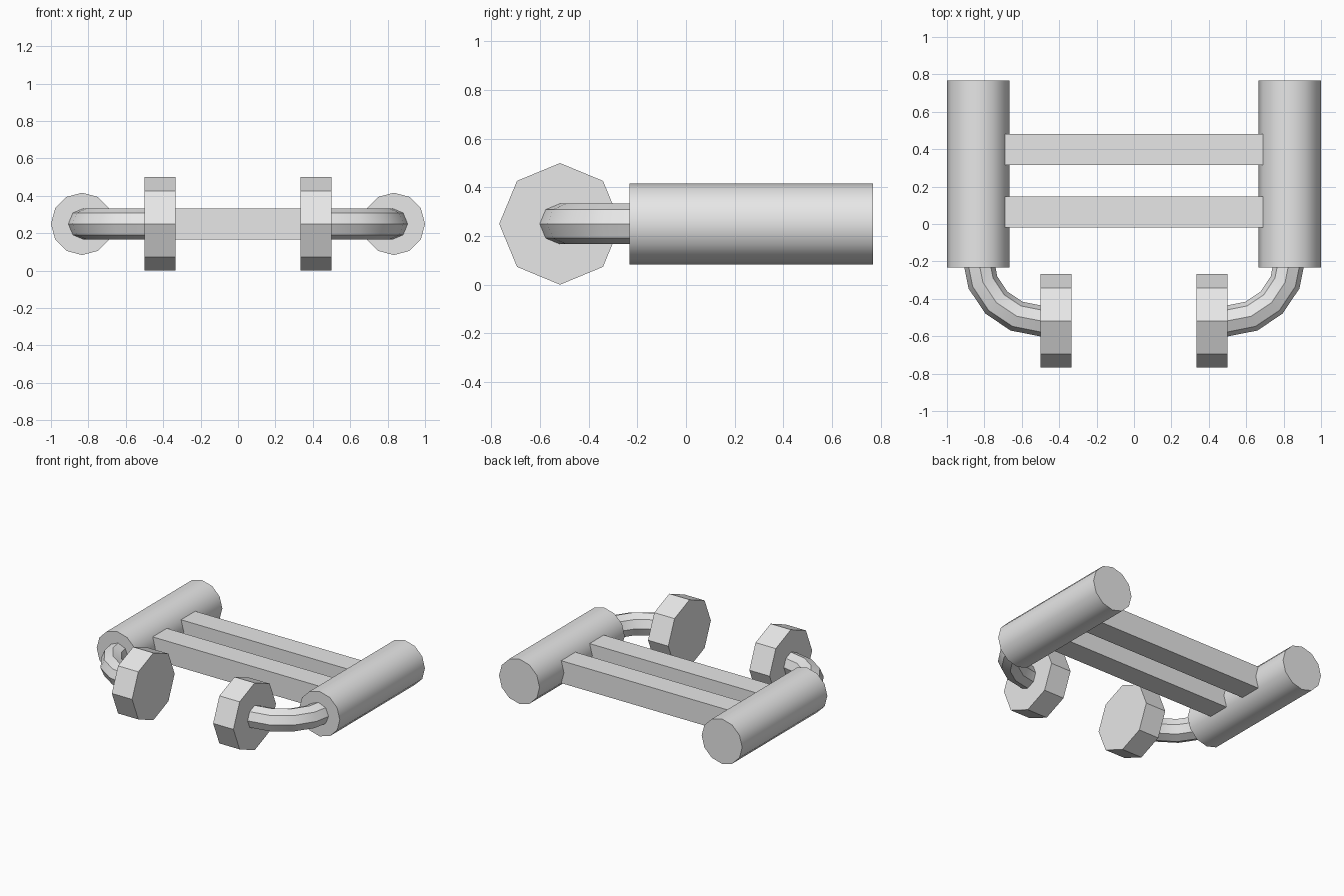
import bpy, bmesh
from math import radians, pi, cos, sin
from mathutils import Matrix, Vector

old = bpy.data.objects.get("Cube")
if old:
    bpy.data.objects.remove(old, do_unlink=True)

GREY = (0.8, 0.8, 0.8, 1)
grey = bpy.data.materials.new("light_grey")
grey.use_nodes = True
grey.diffuse_color = GREY
grey.node_tree.nodes["Principled BSDF"].inputs["Base Color"].default_value = GREY

U = 1 / 6          # module of the design
Z = 0.25           # height of every part's axis
FRONT = -0.768     # front end of the model


def finish(name, bm):
    bmesh.ops.recalc_face_normals(bm, faces=bm.faces)
    mesh = bpy.data.meshes.new(name)
    bm.to_mesh(mesh)
    bm.free()
    mesh.materials.append(grey)
    obj = bpy.data.objects.new(name, mesh)
    bpy.context.collection.objects.link(obj)
    bpy.ops.object.select_all(action='DESELECT')
    obj.select_set(True)
    bpy.context.view_layer.objects.active = obj
    bpy.ops.object.shade_smooth_by_angle(angle=radians(31))


def cylinder(name, sides, radius, depth, centre, axis):
    bm = bmesh.new()
    turn = Matrix.Rotation(pi / 2, 4, axis)
    bmesh.ops.create_cone(bm, cap_ends=True, segments=sides, radius1=radius,
                          radius2=radius, depth=depth,
                          matrix=Matrix.Translation(centre) @ turn)
    finish(name, bm)


def bend(name, side, cy, major, minor):
    # quarter ring from the leg to the wheel, octagonal section
    bm = bmesh.new()
    rings = []
    for i in range(5):
        a = i * pi / 8
        ring = []
        for j in range(8):
            b = j * pi / 4
            r = major + minor * cos(b)
            ring.append(bm.verts.new((side * (3 * U + r * cos(a)),
                                      cy - r * sin(a), Z + minor * sin(b))))
        rings.append(ring)
    for p, q in zip(rings, rings[1:]):
        for j in range(8):
            k = (j + 1) % 8
            bm.faces.new((p[j], p[k], q[k], q[j]))
    bm.faces.new(rings[0])
    bm.faces.new(rings[-1])
    finish(name, bm)


# Side tubes, curved arms and octagonal end discs
wheel_y = FRONT + Z
for side, label in ((1, "left"), (-1, "right")):
    cylinder(label + "_side_tube", 12, U, 1, Vector((side * 5 * U, 0.268, Z)), 'X')
    bend(label + "_curved_arm", side, wheel_y + 2 * U, 2 * U, U / 2)
    cylinder(label + "_end_disc", 8, Z, U, Vector((side * 2.5 * U, wheel_y, Z)), 'Y')

# Cross bars
for y, label in ((0.065, "front"), (0.065 + 2 * U, "rear")):
    bm = bmesh.new()
    bmesh.ops.create_cube(bm, size=1, matrix=Matrix.Translation((0, y, Z))
                          @ Matrix.Diagonal((10 * U, U, U, 1)))
    finish(label + "_cross_bar", bm)
